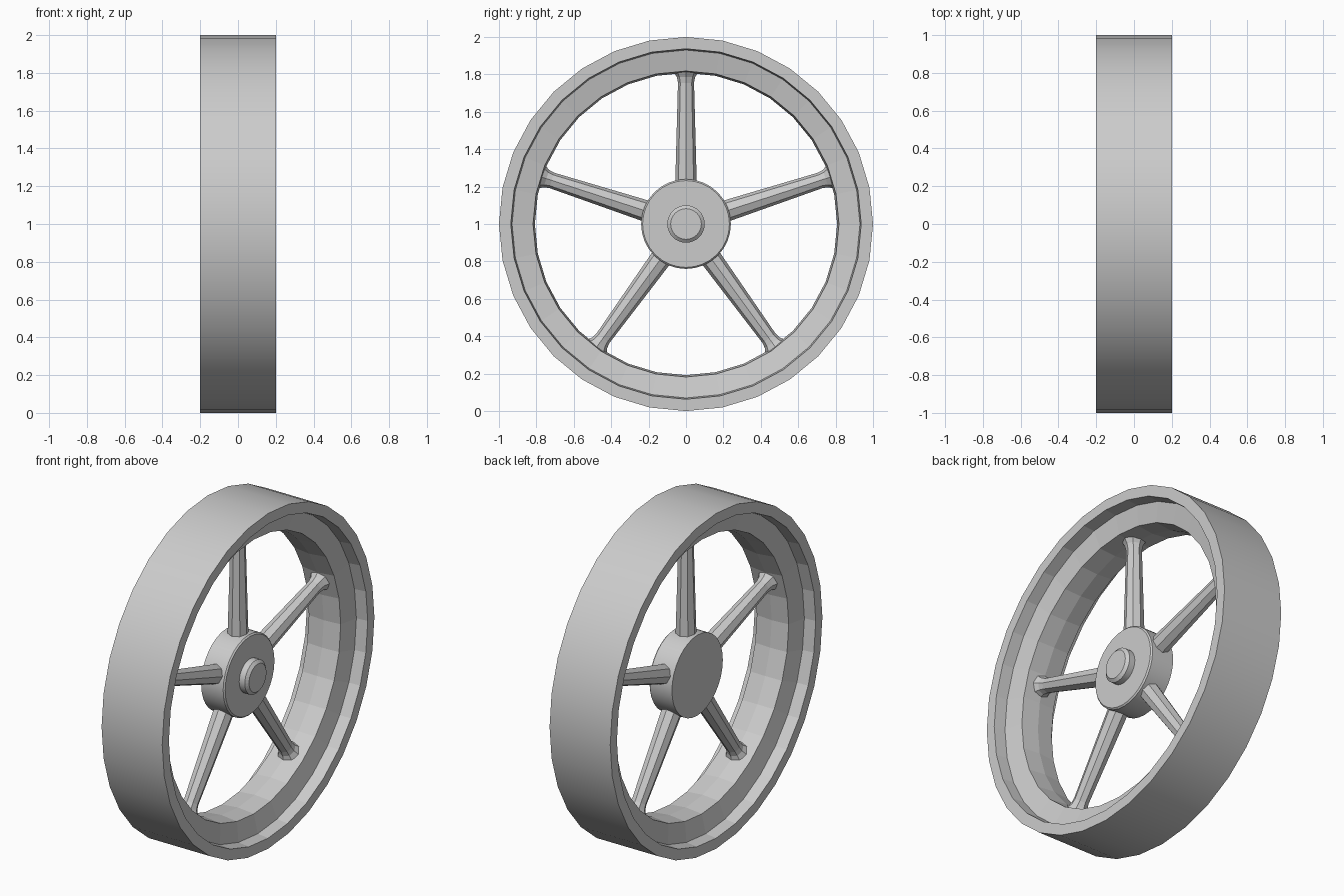
import bpy
from math import sin, cos, pi, radians
from mathutils import Vector

if "Cube" in bpy.data.objects:
    bpy.data.objects.remove(bpy.data.objects["Cube"])

CENTRE = Vector((0, 0, 1))


def mesh_object(name, verts, faces, smooth=()):
    mesh = bpy.data.meshes.new(name)
    mesh.from_pydata(verts, [], faces)
    for i, poly in enumerate(mesh.polygons):
        poly.use_smooth = i in smooth
    obj = bpy.data.objects.new(name, mesh)
    bpy.context.collection.objects.link(obj)
    return obj


def loft(name, profile, origin, axis, u, v, sides, closed=False, smooth_rows=()):
    """Spin (along, radius) points round an axis; open profiles get end caps."""
    verts = [origin + axis * a + (u * cos(2 * pi * k / sides) + v * sin(2 * pi * k / sides)) * r
             for a, r in profile for k in range(sides)]
    n = len(profile)
    faces, smooth = [], set()
    for i in range(n if closed else n - 1):
        j = (i + 1) % n
        for k in range(sides):
            m = (k + 1) % sides
            if i in smooth_rows:
                smooth.add(len(faces))
            faces.append((i * sides + k, i * sides + m, j * sides + m, j * sides + k))
    if not closed:
        faces.append(tuple(reversed(range(sides))))
        faces.append(tuple((n - 1) * sides + k for k in range(sides)))
    # u x v = axis, so faces wind outward for profiles running along +axis
    return mesh_object(name, verts, faces, smooth)


X, Y, Z = Vector((1, 0, 0)), Vector((0, 1, 0)), Vector((0, 0, 1))

# rim: smooth tread, flat lips, recessed dished webs and a slightly crowned barrel
half = [(0.2, 1.0), (0.2, 0.937), (0.13, 0.93), (0.105, 0.818)]
rim_profile = [(-0.2, 1.0)] + half + [(0, 0.808)] + [(-a, r) for a, r in reversed(half[1:])]
loft("rim", rim_profile, CENTRE, X, Y, Z, 32, closed=True, smooth_rows=(0,))

# hub drum with a thin bevel on its outer face
loft("hub", [(-0.075, 0.24), (0.07, 0.24), (0.078, 0.232)],
     CENTRE, X, Y, Z, 32, smooth_rows=(0,))

# axle boss on the outer face only
loft("axle_boss", [(0.07, 0.1), (0.115, 0.1), (0.13, 0.082)],
     CENTRE, X, Y, Z, 32, smooth_rows=(0,))

# five tapered octagonal spokes with flared feet
for i in range(5):
    ang = radians(90 + 72 * i)
    axis = Y * cos(ang) + Z * sin(ang)
    loft(f"spoke_{i + 1}", [(0.2, 0.058), (0.755, 0.043), (0.785, 0.049), (0.812, 0.065)],
         CENTRE, axis, X, axis.cross(X), 8)
